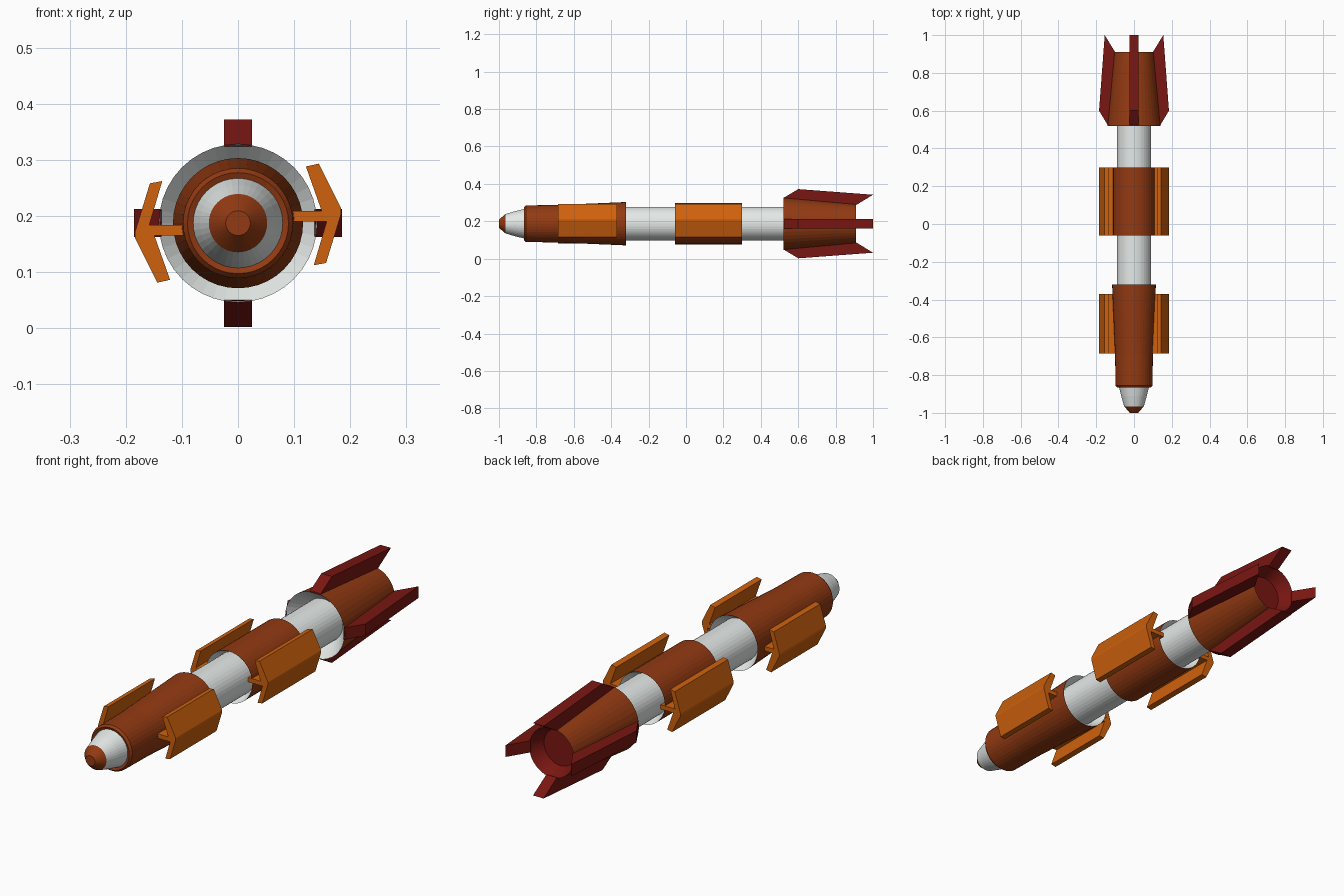
import bpy, bmesh
from math import sin, cos, pi

if "Cube" in bpy.data.objects:
    bpy.data.objects.remove(bpy.data.objects["Cube"])

CZ = 0.187      # height of the long axis
SIDES = 40


def material(name, rgb):
    m = bpy.data.materials.new(name)
    m.diffuse_color = (*rgb, 1)
    m.use_nodes = True
    m.node_tree.nodes["Principled BSDF"].inputs["Base Color"].default_value = m.diffuse_color
    return m


BROWN = material("rust_brown", (0.29, 0.042, 0.006))
WHITE = material("off_white", (0.78, 0.82, 0.80))
ORANGE = material("orange", (0.62, 0.12, 0.004))
RED = material("dark_red", (0.19, 0.008, 0.006))


def finish(name, bm, mat):
    bmesh.ops.recalc_face_normals(bm, faces=bm.faces)
    me = bpy.data.meshes.new(name)
    bm.to_mesh(me)
    bm.free()
    me.materials.append(mat)
    ob = bpy.data.objects.new(name, me)
    bpy.context.collection.objects.link(ob)
    return ob


def lathe(name, profile, mat, cap_start=False, cap_end=False):
    """Spin (y, radius) points around the long axis."""
    bm = bmesh.new()
    rings = [[bm.verts.new((r * cos(2 * pi * i / SIDES), y, CZ + r * sin(2 * pi * i / SIDES)))
              for i in range(SIDES)] for y, r in profile]
    for a, b in zip(rings, rings[1:]):
        for i in range(SIDES):
            j = (i + 1) % SIDES
            bm.faces.new((a[i], a[j], b[j], b[i]))
    if cap_start:
        bm.faces.new(rings[0])
    if cap_end:
        bm.faces.new(rings[-1])
    return finish(name, bm, mat)


def prism(name, front, back, mat):
    """Join two matching outlines of 3D points into a solid."""
    bm = bmesh.new()
    a = [bm.verts.new(p) for p in front]
    b = [bm.verts.new(p) for p in back]
    bm.faces.new(a)
    bm.faces.new(b)
    for i in range(len(a)):
        j = (i + 1) % len(a)
        bm.faces.new((a[i], a[j], b[j], b[i]))
    return finish(name, bm, mat)


# Nose
lathe("nose_tip", [(-1.0, 0.022), (-0.965, 0.052)], BROWN, cap_start=True)
lathe("nose_cone", [(-0.965, 0.052), (-0.91, 0.068), (-0.86, 0.08)], WHITE)

# Central tube
lathe("core_tube", [(-0.40, 0.09), (0.60, 0.09)], WHITE)

# Outer shells
lathe("front_shell", [(-0.86, 0.078), (-0.865, 0.09), (-0.855, 0.098), (-0.69, 0.1),
                      (-0.32, 0.116)], BROWN)
lathe("middle_shell", [(-0.06, 0.11), (0.30, 0.11)], BROWN)
lathe("rear_shell", [(0.52, 0.141), (0.91, 0.106)], BROWN)

# Recessed funnels at the open ends of the shells
lathe("front_shell_funnel", [(-0.32, 0.116), (-0.36, 0.09)], WHITE)
lathe("middle_front_funnel", [(-0.06, 0.11), (-0.02, 0.09)], WHITE)
lathe("middle_rear_funnel", [(0.30, 0.11), (0.26, 0.09)], WHITE)
lathe("rear_shell_funnel", [(0.52, 0.141), (0.58, 0.09)], WHITE)
lathe("exhaust_recess", [(0.91, 0.106), (0.85, 0.078)], RED, cap_end=True)

# Arrow-shaped side wings: (x, height above axis) of the right-hand cross-section
arrow = [(0.09, 0.003), (0.158, 0.003), (0.135, -0.075), (0.157, -0.071),
         (0.184, 0.017), (0.184, 0.026), (0.144, 0.106), (0.121, 0.101),
         (0.149, 0.022), (0.09, 0.022)]
for place, y0, y1 in (("front", -0.685, -0.37), ("middle", -0.06, 0.30)):
    for side, s in (("right", 1), ("left", -1)):
        section = lambda y: [(s * x, y, CZ + s * h) for x, h in arrow]
        prism(f"{place}_{side}_wing", section(y0), section(y1), ORANGE)

# Tail fins: (y, radius) outline, repeated every quarter turn
fin = [(0.52, 0.137), (0.60, 0.185), (1.0, 0.155), (0.91, 0.10)]
HALF = 0.025
for k, label in enumerate(("right", "top", "left", "bottom")):
    c, s = cos(k * pi / 2), sin(k * pi / 2)
    edge = lambda t: [(r * c - t * s, y, CZ + r * s + t * c) for y, r in fin]
    prism(f"{label}_tail_fin", edge(-HALF), edge(HALF), RED)
